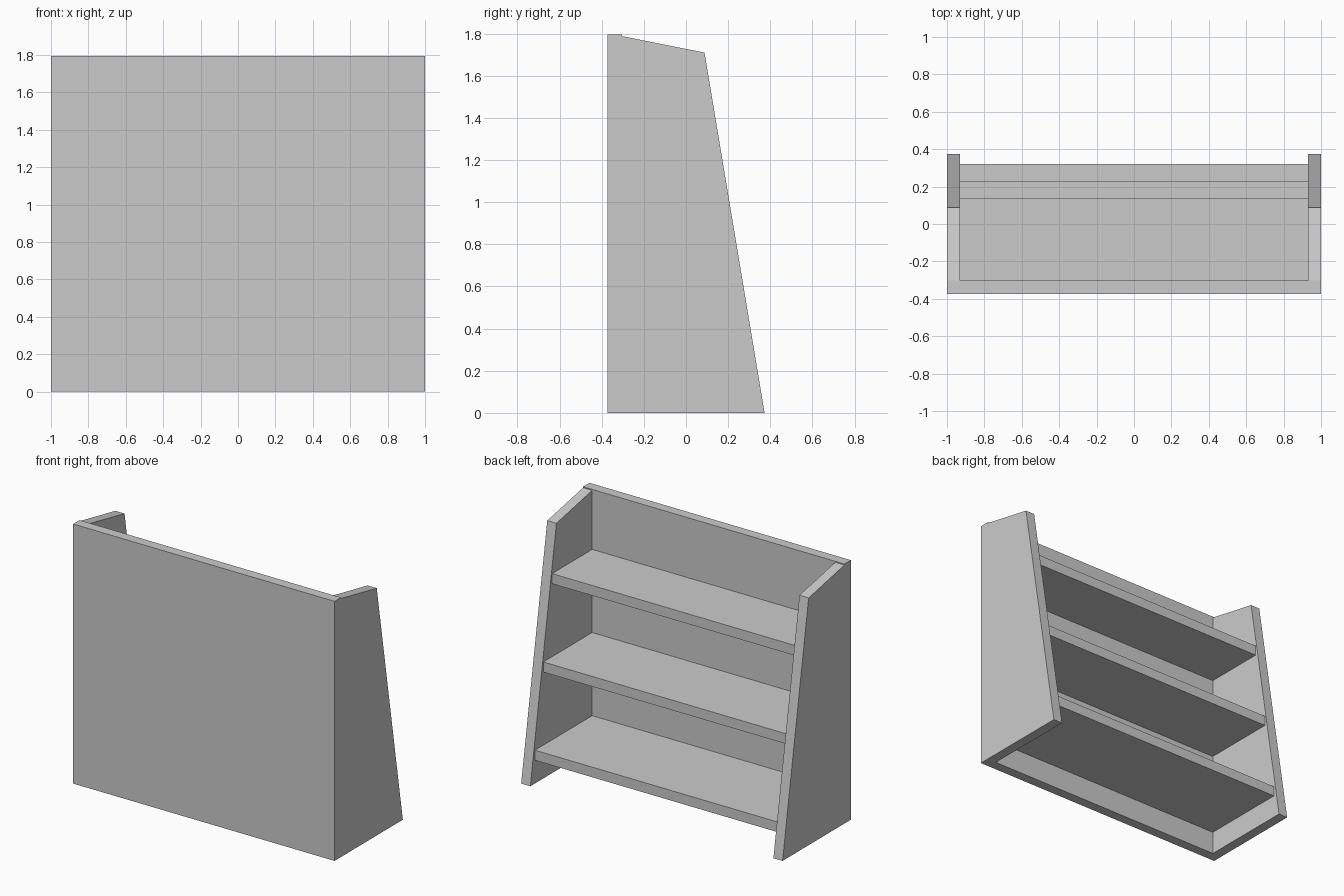
import bpy
import bmesh

cube = bpy.data.objects.get("Cube")
if cube:
    bpy.data.objects.remove(cube, do_unlink=True)

HALF = 1.0        # half width of the unit
T = 0.07          # board thickness
FRONT = -0.373    # outer face of the closed panel
INNER = FRONT + T

grey = bpy.data.materials.new("plain_grey")
grey.use_nodes = True
colour = (0.6, 0.6, 0.6, 1.0)
grey.diffuse_color = colour
grey.node_tree.nodes["Principled BSDF"].inputs["Base Color"].default_value = colour


def board(name, profile, x0, x1):
    """Extrude a (y, z) profile along x from x0 to x1."""
    bm = bmesh.new()
    face = bm.faces.new([bm.verts.new((x0, y, z)) for y, z in profile])
    ext = bmesh.ops.extrude_face_region(bm, geom=[face])
    moved = [v for v in ext["geom"] if isinstance(v, bmesh.types.BMVert)]
    bmesh.ops.translate(bm, verts=moved, vec=(x1 - x0, 0, 0))
    bmesh.ops.recalc_face_normals(bm, faces=bm.faces)
    mesh = bpy.data.meshes.new(name)
    bm.to_mesh(mesh)
    bm.free()
    mesh.materials.append(grey)
    obj = bpy.data.objects.new(name, mesh)
    bpy.context.collection.objects.link(obj)
    return obj


def rect(y0, y1, z0, z1):
    return [(y0, z0), (y1, z0), (y1, z1), (y0, z1)]


# Full-width closed panel
board("closed_panel", rect(FRONT, INNER, 0, 1.795), -HALF, HALF)

# Tapered side boards with sloping tops
side = [(INNER, 0), (0.373, 0), (0.088, 1.71), (INNER, 1.788)]
board("left_side", side, HALF - T, HALF)
board("right_side", side, -HALF, -HALF + T)

# Shelves, shallower towards the top
for name, top, edge in (("lower_shelf", 0.23, 0.322),
                        ("middle_shelf", 0.805, 0.23),
                        ("upper_shelf", 1.38, 0.135)):
    board(name, rect(INNER, edge, top - T, top), -HALF + T, HALF - T)
